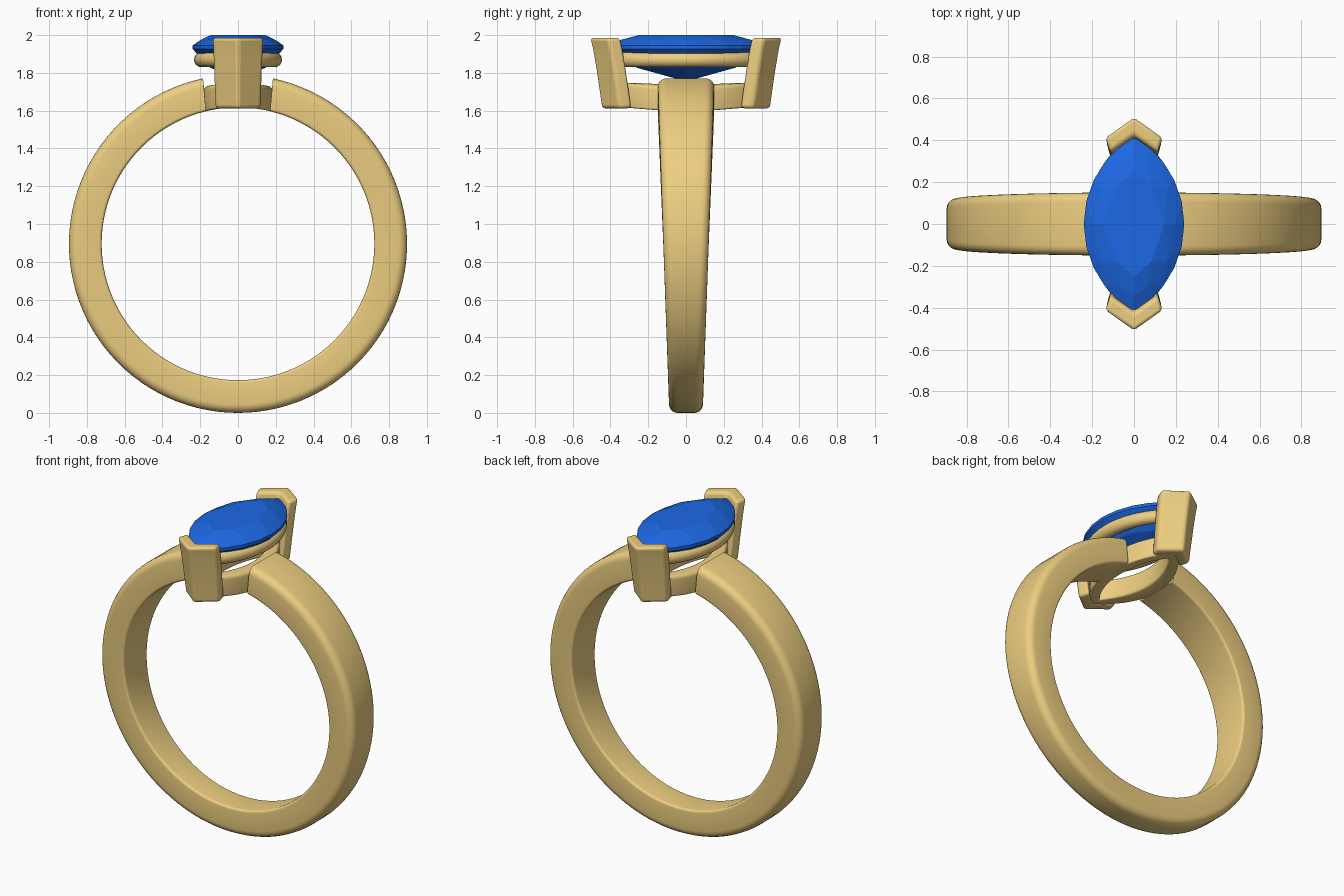
import bpy, bmesh
from math import sin, cos, pi, sqrt, radians

if "Cube" in bpy.data.objects:
    bpy.data.objects.remove(bpy.data.objects["Cube"])


def material(name, rgb):
    m = bpy.data.materials.new(name)
    m.diffuse_color = (*rgb, 1)
    m.use_nodes = True
    m.node_tree.nodes["Principled BSDF"].inputs["Base Color"].default_value = m.diffuse_color
    return m


GOLD = material("gold", (0.85, 0.62, 0.22))
BLUE = material("blue_stone", (0.012, 0.14, 0.78))


def finish(bm, name, mat, smooth=None, bevel=0):
    bmesh.ops.recalc_face_normals(bm, faces=bm.faces[:])
    me = bpy.data.meshes.new(name)
    bm.to_mesh(me)
    bm.free()
    me.materials.append(mat)
    ob = bpy.data.objects.new(name, me)
    bpy.context.collection.objects.link(ob)
    if bevel:
        mod = ob.modifiers.new("round", 'BEVEL')
        mod.width, mod.segments, mod.limit_method = bevel, 4, 'ANGLE'
        mod.angle_limit = radians(35)
    if smooth:
        bpy.ops.object.select_all(action='DESELECT')
        ob.select_set(True)
        bpy.context.view_layer.objects.active = ob
        bpy.ops.object.shade_smooth_by_angle(angle=radians(smooth))
    return ob


def loft(rings, loop=False):
    """Skin closed rings; loop joins last to first, otherwise ends are capped."""
    bm = bmesh.new()
    vs = [[bm.verts.new(p) for p in r] for r in rings]
    n = len(vs[0])
    for a, b in zip(vs, vs[1:] + (vs[:1] if loop else [])):
        for i in range(n):
            j = (i + 1) % n
            bm.faces.new((a[i], a[j], b[j], b[i]))
    if not loop:
        bm.faces.new(vs[0])
        bm.faces.new(vs[-1])
    return bm


def marquise(a, b, n):
    """Pointed oval from two arcs, half width a, half length b, 2n points."""
    r = (a * a + b * b) / (2 * a)
    pts = []
    for s in (1, -1):
        for i in range(n):
            y = -b * cos(pi * i / n)
            pts.append((s * (sqrt(max(r * r - y * y, 0)) + a - r), s * y))
    return pts


def rounded_rect(x0, x1, y0, y1, r_lo, r_hi, k=5):
    """Rounded rectangle with separate radii on the low-y and high-y corners."""
    pts = []
    for cx, cy, r, t in ((x1 - r_hi, y1 - r_hi, r_hi, 0), (x0 + r_hi, y1 - r_hi, r_hi, 1),
                         (x0 + r_lo, y0 + r_lo, r_lo, 2), (x1 - r_lo, y0 + r_lo, r_lo, 3)):
        for i in range(k + 1):
            a = pi / 2 * (t + i / k)
            pts.append((cx + r * cos(a), cy + r * sin(a)))
    return pts


# Band: open hoop, wider at the top, with near-vertical ends at the head
CZ, RI, RO = 0.895, 0.722, 0.895
rings = []
N = 96
for i in range(N + 1):
    ring = []
    f = i / N
    mid = 0.223 + f * (2 * pi - 0.446)
    w = 0.09 + 0.06 * (CZ + RO * cos(mid)) / 1.77
    for y, r in rounded_rect(-w, w, RI, RO, 0.015, 0.045):
        start = 0.236 - 0.028 * (r - RI) / (RO - RI)
        t = start + f * (2 * pi - 2 * start)
        ring.append((r * sin(t), y, CZ + r * cos(t)))
    rings.append(ring)
finish(loft(rings), "band", GOLD, 50)

# Upper rail: round wire under the stone
rings = []
for i in range(16):
    t = 2 * pi * i / 16
    d = 0.04 * cos(t)
    rings.append([(x, y, 1.87 + 0.04 * sin(t)) for x, y in marquise(0.193 + d, 0.39 + d, 24)])
finish(loft(rings, True), "upper_rail", GOLD, 50)

# Lower rail: taller strip that follows the finger curve
rings = []
for d, z in rounded_rect(-0.04, 0.04, 1.618, 1.748, 0.012, 0.02):
    rings.append([(x, y, z - x * x / (2 * RI))
                  for x, y in marquise(0.142 + d, 0.35 + d, 24)])
finish(loft(rings, True), "lower_rail", GOLD, 50)

# V prongs at both tips, flaring outwards towards the top
for side, label in ((-1, "front"), (1, "back")):
    rings = []
    for i in range(9):
        f = i / 8
        z = 1.612 + 0.374 * f
        dy = -0.062 * (1 - f) ** 0.8 if f < 1 else 0
        s = 0.89 + 0.11 * f
        v = [(0, 0.512), (0.137, 0.415), (0.114, 0.345), (0, 0.425),
             (-0.114, 0.345), (-0.137, 0.415)]
        rings.append([(x * s, side * (y + dy), z) for x, y in v])
    finish(loft(rings), label + "_prong", GOLD, 40, 0.018)

# Stone: faceted pointed oval as the hull of a few stepped outlines
bm = bmesh.new()
for a, b, z, n in ((0.24, 0.42, 1.945, 12), (0.24, 0.42, 1.926, 12),
                   (0.198, 0.345, 1.975, 6), (0.145, 0.25, 2.0, 4),
                   (0.145, 0.26, 1.827, 6)):
    for x, y in marquise(a, b, n):
        bm.verts.new((x, y, z))
for y in (-0.04, 0.04):
    bm.verts.new((0, y, 1.766))
res = bmesh.ops.convex_hull(bm, input=bm.verts[:])
loose = [v for v in bm.verts if not v.link_faces]
bmesh.ops.delete(bm, geom=loose, context='VERTS')
bmesh.ops.dissolve_limit(bm, angle_limit=radians(1), verts=bm.verts[:], edges=bm.edges[:])
finish(bm, "stone", BLUE)
